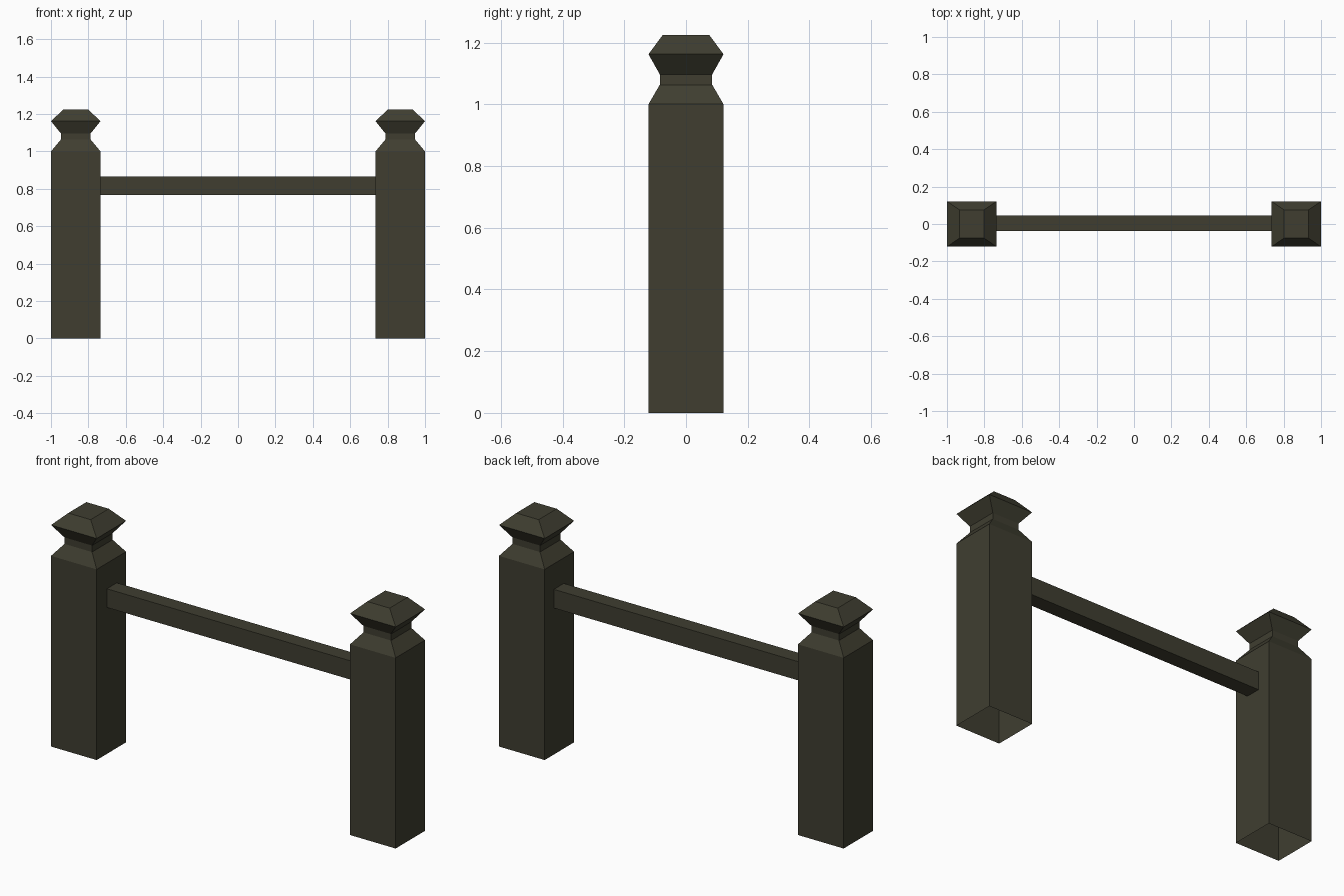
import bpy, bmesh

if "Cube" in bpy.data.objects:
    bpy.data.objects.remove(bpy.data.objects["Cube"])

wood = bpy.data.materials.new("dark olive wood")
wood.diffuse_color = (0.050, 0.048, 0.030, 1)
wood.use_nodes = True
wood.node_tree.nodes["Principled BSDF"].inputs["Base Color"].default_value = wood.diffuse_color


def finish(name, bm):
    bmesh.ops.recalc_face_normals(bm, faces=bm.faces)
    me = bpy.data.meshes.new(name)
    bm.to_mesh(me)
    bm.free()
    me.materials.append(wood)
    ob = bpy.data.objects.new(name, me)
    bpy.context.collection.objects.link(ob)
    return ob


def post(name, cx):
    # stacked rectangles: (z, half width x, half depth y), open underneath
    profile = [(0, 0.1325, 0.1215), (1.0, 0.1325, 0.1215), (1.063, 0.08, 0.085),
               (1.097, 0.08, 0.085), (1.162, 0.1325, 0.1215), (1.225, 0.065, 0.075)]
    bm = bmesh.new()
    rings = [[bm.verts.new((cx + sx * hx, sy * hy, z))
              for sx, sy in ((-1, -1), (1, -1), (1, 1), (-1, 1))]
             for z, hx, hy in profile]
    for a, b in zip(rings, rings[1:]):
        for i in range(4):
            j = (i + 1) % 4
            bm.faces.new((a[i], a[j], b[j], b[i]))
    bm.faces.new(rings[-1])
    return finish(name, bm)


# Two identical posts with necked caps
post("left_post", -0.8675)
post("right_post", 0.8675)

# Rail between the posts, ends open where they meet the posts
bm = bmesh.new()
bmesh.ops.create_cube(bm, size=1)
bmesh.ops.scale(bm, vec=(1.47, 0.082, 0.098), verts=bm.verts)
bmesh.ops.translate(bm, vec=(0, 0.004, 0.817), verts=bm.verts)
ends = [f for f in bm.faces if abs(f.calc_center_median().x) > 0.5]
bmesh.ops.delete(bm, geom=ends, context='FACES_ONLY')
finish("cross_rail", bm)
